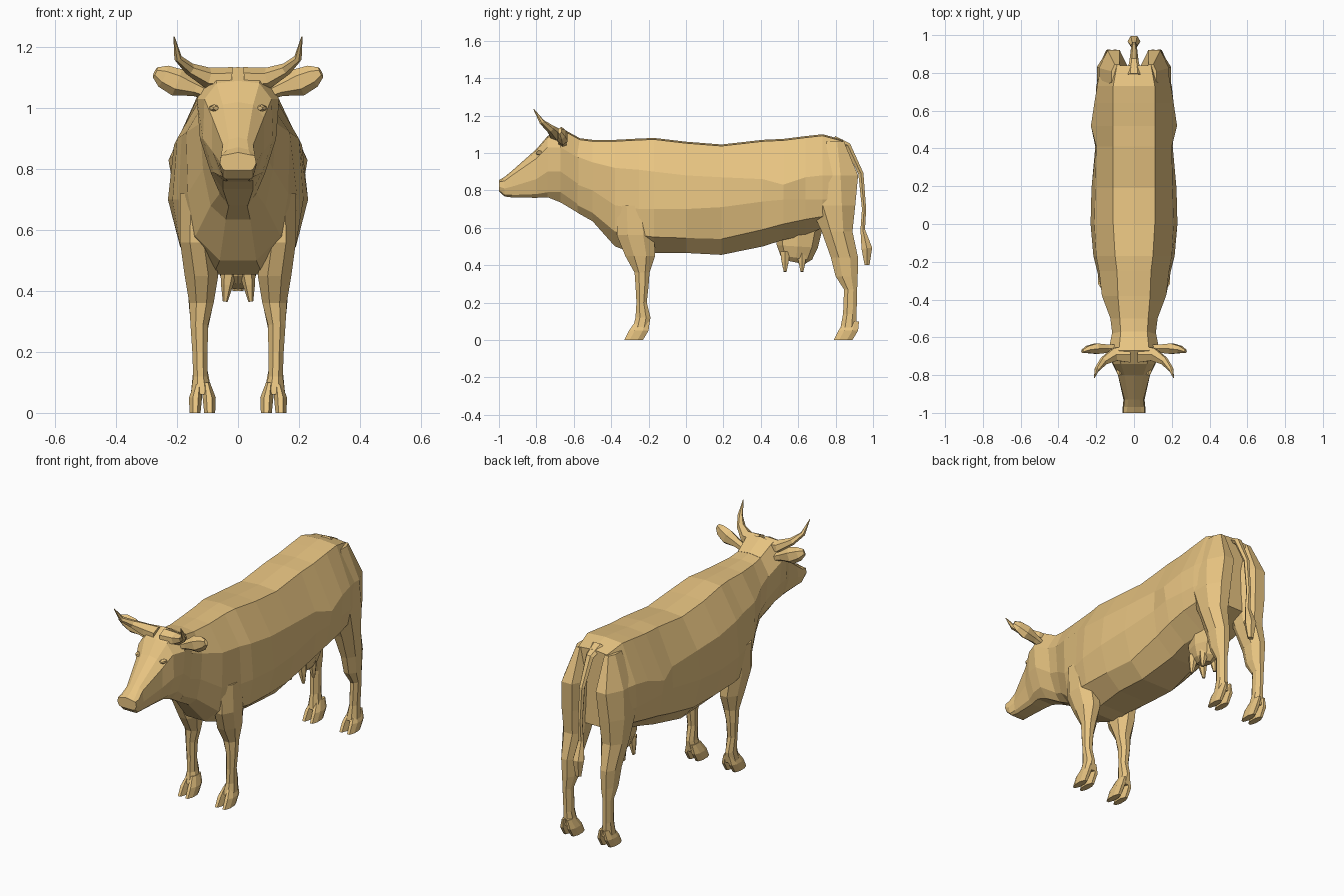
import bpy, bmesh
from math import cos, sin, pi
from mathutils import Vector

hide = bpy.data.materials.new("tan_hide")
hide.diffuse_color = (0.80, 0.55, 0.22, 1)


def loft(name, rings, mirror=False):
    """Skin a closed solid over rings of equal point count."""
    bm = bmesh.new()
    rows = [[bm.verts.new(p) for p in r] for r in rings]
    n = len(rows[0])
    for a, b in zip(rows, rows[1:]):
        for i in range(n):
            j = (i + 1) % n
            bm.faces.new((a[i], a[j], b[j], b[i]))
    bm.faces.new(rows[0])
    bm.faces.new(rows[-1])
    bmesh.ops.recalc_face_normals(bm, faces=bm.faces)
    me = bpy.data.meshes.new(name)
    bm.to_mesh(me)
    bm.free()
    me.materials.append(hide)
    ob = bpy.data.objects.new(name, me)
    bpy.context.collection.objects.link(ob)
    if mirror:
        ob.modifiers.new("mirror", 'MIRROR').use_mirror_merge = False
    return ob


def body_ring(y, zt, xt, xu, zu, xm, zm, xl, zl, xb, zb):
    """Symmetric cross-section: top, upper side, mid side, lower side, bottom."""
    half = [(xt, zt - 0.008), (xu, zu), (xm, zm), (xl, zl), (xb, zb)]
    pts = [(0, zt)] + half + [(0, zb)] + [(-x, z) for x, z in reversed(half)]
    return [(x, y, z) for x, z in pts]


def column(name, rows):
    """Mirrored octagonal column from rows of z, x0, x1, y0, y1."""
    rings = []
    for z, x0, x1, y0, y1 in rows:
        r = []
        for i in range(8):
            a = pi / 8 + i * pi / 4
            r.append(((x0 + x1) / 2 + cos(a) / cos(pi / 8) * (x1 - x0) / 2,
                      (y0 + y1) / 2 + sin(a) / cos(pi / 8) * (y1 - y0) / 2, z))
        rings.append(r)
    return loft(name, rings, True)


def tube(name, path, ref, mirror=False, n=6):
    """Tapered tube through x, y, z, radius across ref, radius along ref."""
    pts = [Vector(p[:3]) for p in path]
    rings = []
    for i, p in enumerate(pts):
        t = (pts[min(i + 1, len(pts) - 1)] - pts[max(i - 1, 0)]).normalized()
        u = t.cross(Vector(ref)).normalized()
        v = u.cross(t)
        ra, rb = path[i][3:]
        rings.append([p + u * ra * cos(k * 2 * pi / n) + v * rb * sin(k * 2 * pi / n)
                      for k in range(n)])
    return loft(name, rings, mirror)


# Trunk and neck
trunk = [
    (-.58, 1.08, .07, .115, .98, .10, .83, .06, .72, .03, .68),
    (-.50, 1.07, .075, .125, .95, .115, .80, .09, .68, .04, .635),
    (-.38, 1.07, .085, .17, .92, .165, .72, .14, .58, .06, .50),
    (-.25, 1.077, .09, .185, .91, .195, .70, .18, .56, .08, .455),
    (-.17, 1.08, .10, .20, .90, .215, .70, .19, .55, .08, .465),
    (0, 1.06, .11, .21, .88, .23, .70, .19, .545, .10, .465),
    (.19, 1.045, .11, .205, .87, .225, .71, .18, .54, .10, .455),
    (.41, 1.07, .11, .20, .86, .205, .74, .185, .59, .08, .50),
    (.52, 1.075, .11, .228, .83, .215, .75, .19, .62, .08, .535),
    (.64, 1.09, .11, .21, .87, .205, .75, .19, .645, .06, .56),
    (.73, 1.10, .11, .195, .88, .20, .75, .18, .66, .05, .60),
    (.84, 1.07, .09, .175, .88, .17, .75, .15, .68, .05, .64),
]
loft("trunk", [body_ring(*r) for r in trunk])

# Head
head = [
    (-1.0, .855, .04, .055, .845, .06, .82, .05, .80, .04, .795),
    (-.97, .872, .035, .055, .85, .06, .81, .05, .775, .04, .767),
    (-.93, .905, .03, .05, .88, .056, .82, .05, .775, .035, .762),
    (-.80, 1.02, .05, .085, .97, .085, .86, .06, .78, .04, .76),
    (-.74, 1.09, .07, .11, 1.03, .115, .90, .08, .79, .05, .763),
    (-.67, 1.135, .08, .135, 1.03, .125, .90, .09, .79, .05, .735),
    (-.57, 1.08, .07, .115, .97, .10, .83, .06, .72, .03, .675),
]
loft("head", [body_ring(*r) for r in head])

# Horns, ears and eyes
tube("horns", [(.02, -.69, 1.095, .04, .05), (.10, -.69, 1.10, .034, .04),
               (.16, -.725, 1.13, .02, .024), (.197, -.77, 1.165, .013, .015),
               (.21, -.815, 1.235, .002, .002)], (0, 1, 0), True)
tube("ears", [(.09, -.66, 1.045, .02, .025), (.14, -.66, 1.065, .026, .025),
              (.20, -.66, 1.085, .046, .032), (.245, -.665, 1.105, .038, .022),
              (.272, -.675, 1.118, .018, .01)], (0, 1, 0), True)
tube("eyes", [(.072, -.80, 1.0, .006, .01), (.076, -.79, 1.0, .012, .016),
              (.08, -.77, 1.0, .012, .016)], (1, 0, 0), True)

# Legs
column("front_legs", [
    (.72, .07, .19, -.37, -.19), (.56, .08, .19, -.37, -.17), (.45, .065, .175, -.325, -.165),
    (.36, .08, .16, -.275, -.195), (.29, .098, .156, -.27, -.2), (.20, .1, .15, -.265, -.21),
    (.12, .1, .147, -.27, -.19), (.06, .085, .155, -.285, -.2)])
column("hind_legs", [
    (1.06, .06, .12, .72, .845), (.88, .03, .185, .6, .92), (.72, .04, .195, .66, .905),
    (.58, .055, .185, .725, .89), (.44, .08, .168, .775, .92), (.34, .085, .16, .80, .918),
    (.27, .1, .152, .845, .915), (.14, .1, .147, .84, .912), (.06, .085, .155, .825, .91)])

# Cloven hooves: two toes on each foot
for leg, dy in (("front", 0), ("hind", 1.12)):
    for side, s in (("inner", -1), ("outer", 1)):
        rows = []
        for z, a, b, y0, y1 in ((.10, .002, .025, -.27, -.195), (.05, .001, .044, -.305, -.20),
                                (0, .006, .042, -.33, -.23)):
            x0, x1 = sorted((.117 + s * a, .117 + s * b))
            rows.append((z, x0, x1, y0 + dy, y1 + dy))
        column(f"{leg}_hoof_{side}", rows)

# Udder and teats
tube("udder", [(0, .60, .60, .08, .13), (0, .595, .50, .075, .11),
               (0, .59, .44, .055, .085), (0, .585, .415, .03, .05)], (0, 1, 0), n=8)
for name, y in (("front_teats", .53), ("rear_teats", .62)):
    tube(name, [(.03, y, .47, .028, .03), (.036, y, .42, .02, .022),
                (.042, y, .365, .008, .009)], (0, 1, 0), True)

# Tail with tuft
tube("tail", [(0, .79, 1.075, .04, .02), (0, .865, 1.04, .024, .018),
              (0, .935, .89, .016, .016), (0, .952, .70, .014, .013),
              (0, .945, .59, .017, .014), (0, .967, .49, .034, .033),
              (0, .968, .40, .018, .015)], (0, 1, .3))
